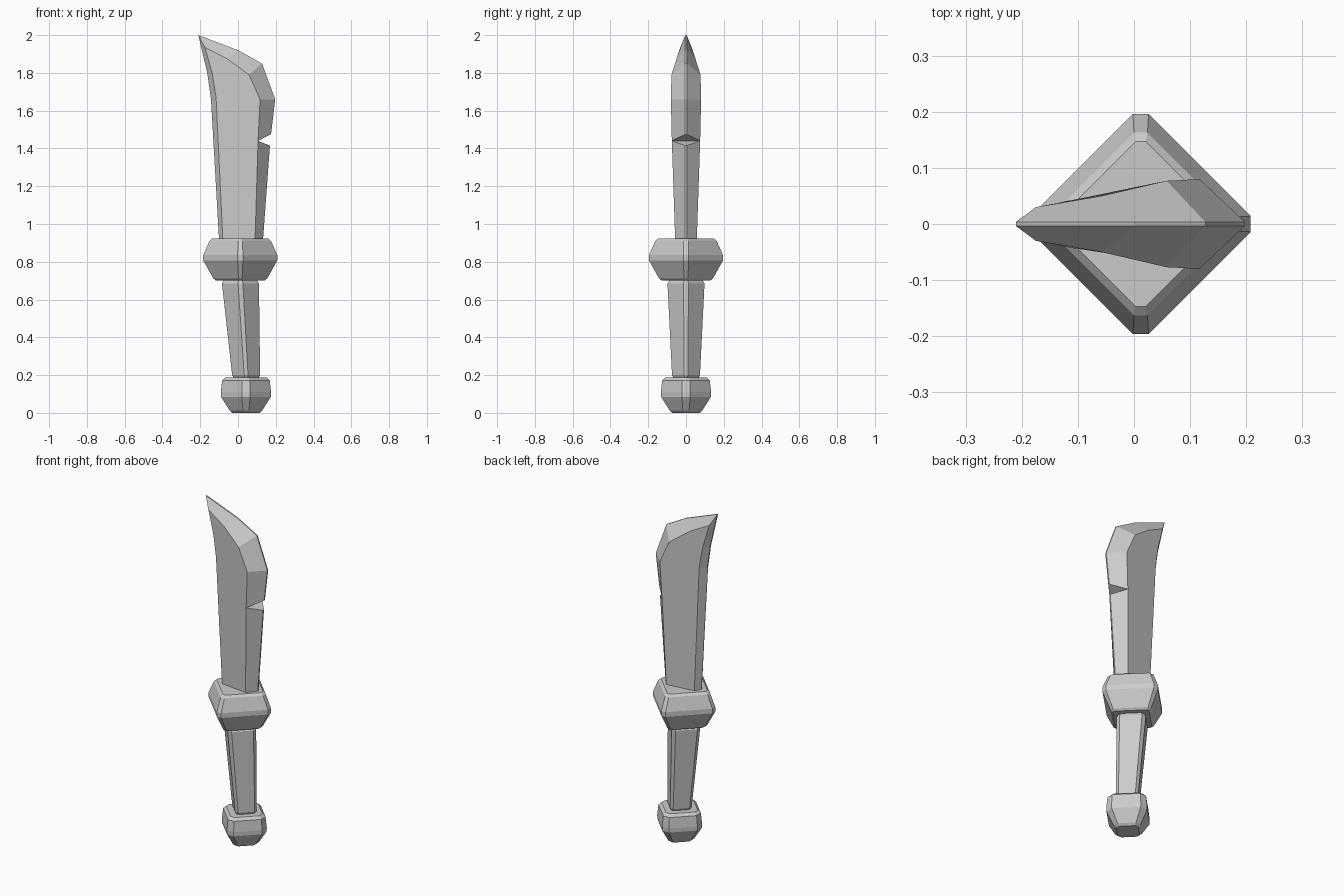
import bpy, bmesh
from mathutils import Matrix, Vector

if "Cube" in bpy.data.objects:
    bpy.data.objects.remove(bpy.data.objects["Cube"])


def finish(name, bm):
    bmesh.ops.remove_doubles(bm, verts=bm.verts, dist=0.0005)
    bmesh.ops.recalc_face_normals(bm, faces=bm.faces)
    mesh = bpy.data.meshes.new(name)
    bm.to_mesh(mesh)
    bm.free()
    obj = bpy.data.objects.new(name, mesh)
    bpy.context.collection.objects.link(obj)
    return obj


def diamond_loft(name, rings):
    """Loft of diamond sections with clipped corners: (z, centre x, radius, clip)."""
    bm = bmesh.new()
    loops = []
    for z, cx, r, c in rings:
        loop = []
        for k in range(4):
            rot = Matrix.Rotation(k * 1.5707963, 3, 'Z')
            for s in (-c, c):
                loop.append(bm.verts.new(rot @ Vector((r, s, 0)) + Vector((cx, 0, z))))
        loops.append(loop)
    for a, b in zip(loops, loops[1:]):
        for i in range(8):
            j = (i + 1) % 8
            bm.faces.new((a[i], a[j], b[j], b[i]))
    bm.faces.new(loops[0][::-1])
    bm.faces.new(loops[-1])
    return finish(name, bm)


# Pommel
diamond_loft("pommel", [
    (0.0, 0.042, 0.072, 0.012), (0.012, 0.042, 0.086, 0.016),
    (0.085, 0.042, 0.132, 0.022), (0.11, 0.042, 0.133, 0.022),
    (0.172, 0.042, 0.126, 0.02), (0.187, 0.042, 0.110, 0.014)])

# Grip, leaning slightly toward the spine side
diamond_loft("grip", [
    (0.185, 0.043, 0.066, 0.008), (0.20, 0.043, 0.074, 0.01),
    (0.685, 0.013, 0.098, 0.013), (0.702, 0.013, 0.088, 0.01)])

# Guard
diamond_loft("guard", [
    (0.702, 0.012, 0.130, 0.008), (0.712, 0.012, 0.143, 0.01),
    (0.807, 0.012, 0.196, 0.014), (0.835, 0.012, 0.196, 0.014),
    (0.91, 0.012, 0.163, 0.012), (0.923, 0.012, 0.147, 0.009)])

# Blade: outer edge (x, z, half thickness) paired with the inner bevel line
E = 0.004
NOTCH = (0.106, 1.44, 0.075)
edge = [(-0.10, 0.91, E), (-0.143, 1.66, E), (-0.163, 1.80, E), (-0.21, 2.0, E),
        (0.0, 1.92, E), (0.127, 1.85, E), (0.197, 1.66, E), (0.175, 1.475, E),
        NOTCH, (0.169, 1.415, E), (0.132, 0.91, E)]
ridge = [(-0.08, 0.91, 0.036), (-0.116, 1.67, 0.042), (-0.137, 1.80, 0.037),
         (-0.175, 1.935, 0.030), (-0.058, 1.875, 0.050), (0.058, 1.79, 0.077),
         (0.117, 1.66, 0.080), NOTCH, NOTCH, NOTCH, (0.09, 0.91, 0.057)]
bm = bmesh.new()
n = len(edge)
sides = []
for s in (-1, 1):
    outer = [bm.verts.new((x, s * t, z)) for x, z, t in edge]
    inner = [bm.verts.new((x, s * t, z)) for x, z, t in ridge]
    for i in range(n - 1):
        bm.faces.new((outer[i], outer[i + 1], inner[i + 1], inner[i]))
    bm.faces.new(inner)
    sides.append((outer, inner))
(fo, fi), (bo, bi) = sides
for i in range(n - 1):
    bm.faces.new((fo[i], fo[i + 1], bo[i + 1], bo[i]))
# closed root hidden in the guard
bm.faces.new((fo[0], fi[0], fi[-1], fo[-1], bo[-1], bi[-1], bi[0], bo[0]))
finish("blade", bm)
